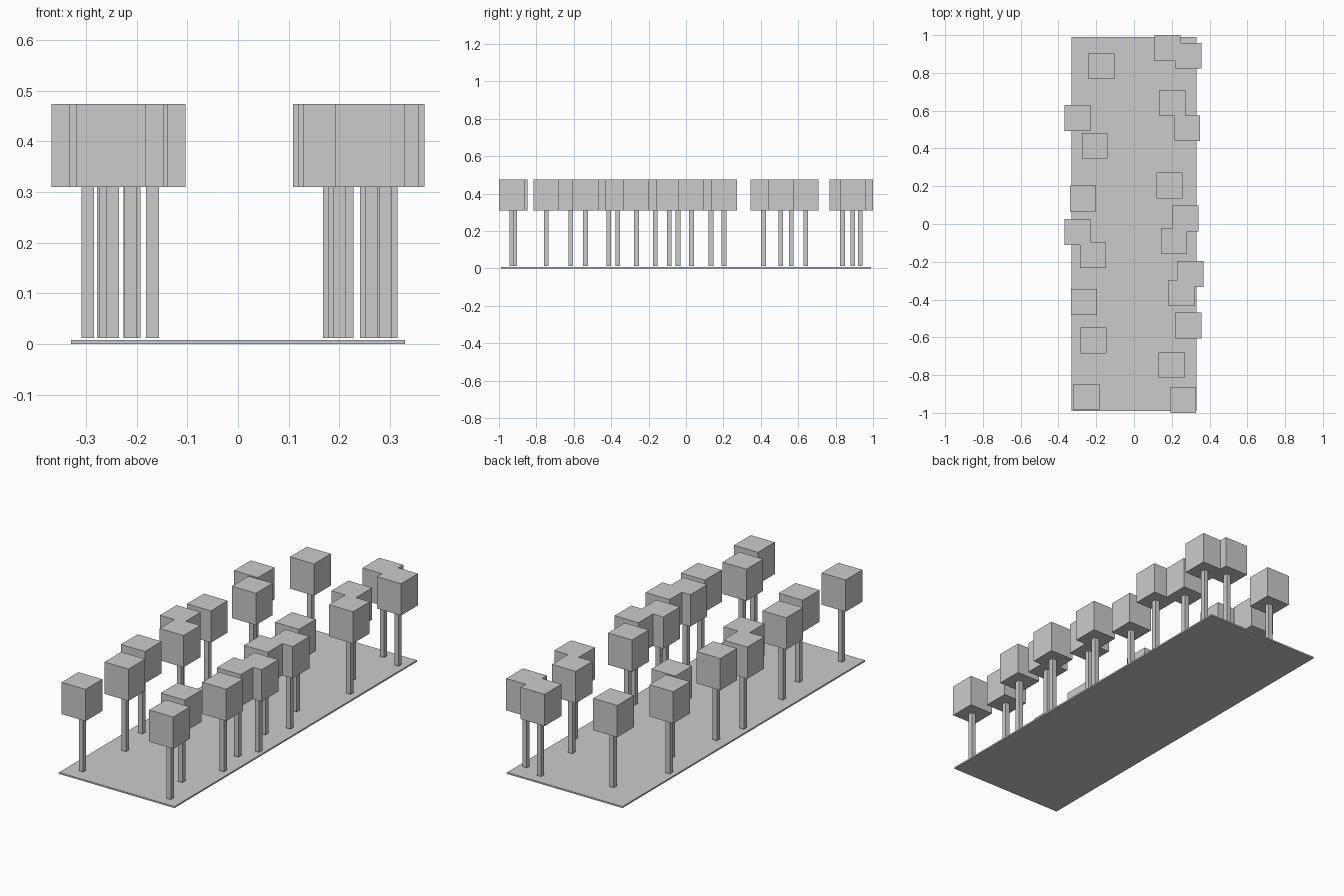
import bpy


def box(name, x, y, z0, z1, w, d):
    bpy.ops.mesh.primitive_cube_add(size=1, location=(x, y, (z0 + z1) / 2))
    ob = bpy.context.object
    ob.name = name
    ob.scale = (w, d, z1 - z0)
    bpy.ops.object.transform_apply(location=False, rotation=False, scale=True)
    return ob


# thin ground slab
box("ground_slab", 0, 0, 0, 0.008, 0.66, 1.98)

# tree positions: left row, then right row
left_row = [(-.172, .837), (-.30, .562), (-.208, .414), (-.269, .134),
            (-.30, -.043), (-.217, -.164), (-.264, -.413), (-.215, -.617),
            (-.251, -.916)]
right_row = [(.177, .9315), (.288, .891), (.203, .640), (.282, .507),
             (.187, .203), (.272, .029), (.213, -.090), (.30, -.265),
             (.251, -.365), (.288, -.537), (.198, -.747), (.261, -.9315)]

# each tree: slim square trunk and a block crown
for i, (x, y) in enumerate(left_row + right_row):
    box(f"tree_trunk_{i + 1}", x + 0.003, y, 0.012, 0.31, 0.025, 0.025)
    box(f"tree_crown_{i + 1}", x, y, 0.31, 0.4745, 0.137, 0.137)
